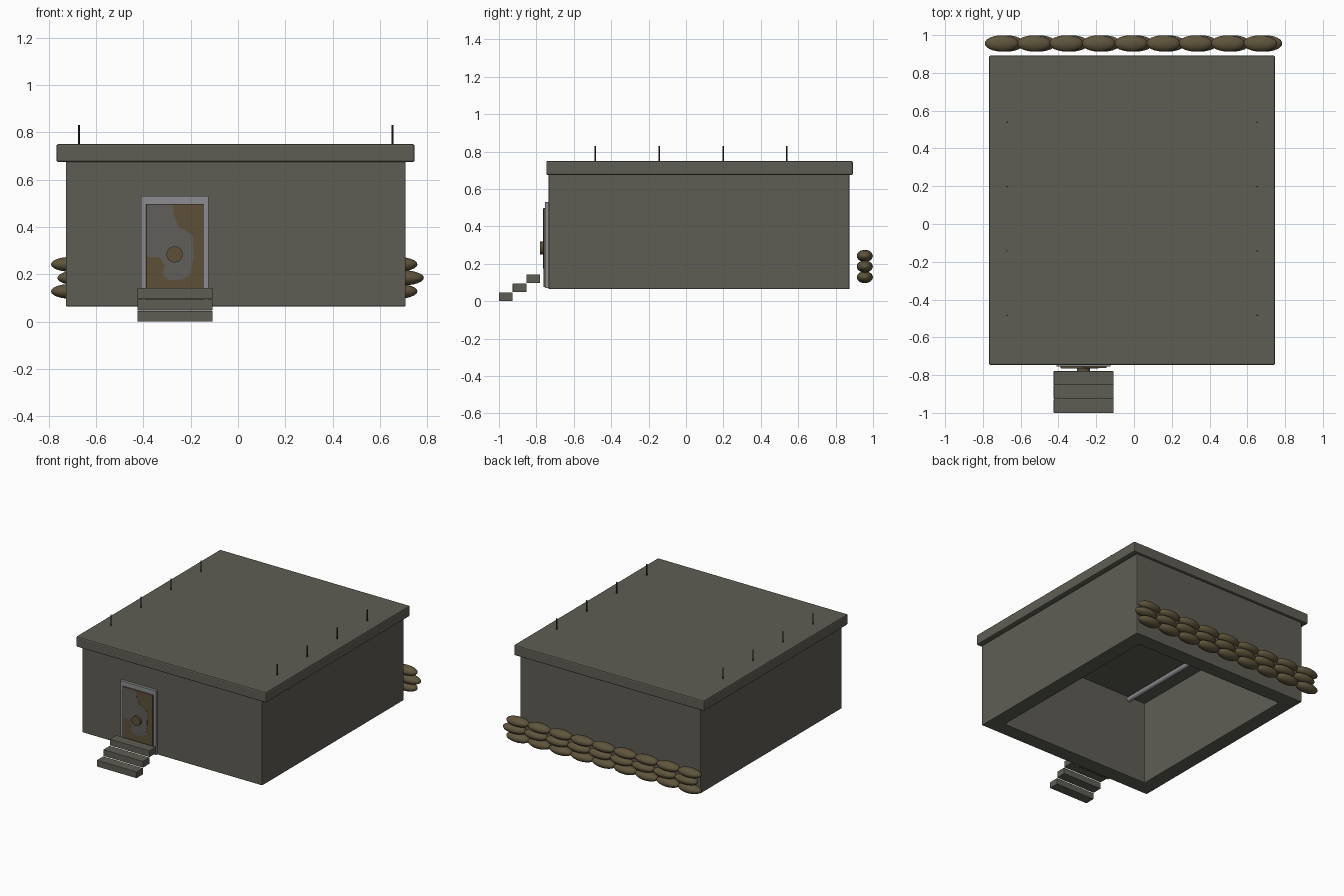
import bpy, bmesh, math

if "Cube" in bpy.data.objects:
    bpy.data.objects.remove(bpy.data.objects["Cube"], do_unlink=True)


def material(name, rgb):
    m = bpy.data.materials.new(name)
    m.use_nodes = True
    m.diffuse_color = (*rgb, 1)
    bsdf = next(n for n in m.node_tree.nodes if n.type == 'BSDF_PRINCIPLED')
    bsdf.inputs["Base Color"].default_value = (*rgb, 1)
    bsdf.inputs["Roughness"].default_value = 0.9
    return m


CONCRETE = material("concrete", (0.112, 0.11, 0.088))
FRAME = material("pale_metal", (0.27, 0.27, 0.29))
DOOR = material("door_grey", (0.115, 0.113, 0.1))
RUST = material("rust_brown", (0.11, 0.08, 0.038))
SACK = material("sackcloth", (0.115, 0.09, 0.046))
ROD = material("dark_steel", (0.03, 0.03, 0.027))


def add_object(name, bm, mat, bevel=0):
    bmesh.ops.recalc_face_normals(bm, faces=bm.faces)
    mesh = bpy.data.meshes.new(name)
    bm.to_mesh(mesh)
    bm.free()
    mesh.materials.append(mat)
    ob = bpy.data.objects.new(name, mesh)
    bpy.context.collection.objects.link(ob)
    if bevel:
        mod = ob.modifiers.new("soft_edges", 'BEVEL')
        mod.width = bevel
        mod.segments = 2
    return ob


def box_mesh(x, y, z):
    """Box from three (low, high) ranges."""
    bm = bmesh.new()
    bmesh.ops.create_cube(bm, size=1)
    for v in bm.verts:
        v.co = [r[0] if c < 0 else r[1] for c, r in zip(v.co, (x, y, z))]
    return bm


def box(name, x, y, z, mat, bevel=0):
    return add_object(name, box_mesh(x, y, z), mat, bevel)


def cylinder(name, loc, radius, depth, mat, along='Z', sides=12):
    rot = {'Z': (0, 0, 0), 'Y': (math.pi / 2, 0, 0)}[along]
    bpy.ops.mesh.primitive_cylinder_add(vertices=sides, radius=radius, depth=depth,
                                        location=loc, rotation=rot)
    ob = bpy.context.object
    ob.name = name
    ob.data.materials.append(mat)
    bpy.ops.object.shade_smooth_by_angle()
    return ob


# Hollow walls, open underneath, with the roof slab on top
bm = box_mesh((-0.727, 0.708), (-0.735, 0.874), (0.064, 0.68))
bm.normal_update()
bmesh.ops.delete(bm, geom=[f for f in bm.faces if abs(f.normal.z) > 0.5], context='FACES')
walls = add_object("walls", bm, CONCRETE)
solid = walls.modifiers.new("thickness", 'SOLIDIFY')
solid.thickness = 0.11
solid.offset = -1
solid.use_even_offset = True
soft = walls.modifiers.new("soft_edges", 'BEVEL')
soft.width = 0.005
soft.segments = 2
box("roof_slab", (-0.767, 0.746), (-0.747, 0.892), (0.674, 0.75), CONCRETE, 0.008)

# Ceiling pipe inside
cylinder("ceiling_pipe", (-0.48, 0.07, 0.655), 0.018, 1.4, FRAME, 'Y', 16)

# Reinforcing rods on the roof
for x in (-0.672, 0.652):
    for i in range(4):
        cylinder("roof_rod", (x, -0.484 + 0.341 * i, 0.785), 0.004, 0.09, ROD, 'Z', 8)

# Door frame: two posts and a lintel
for x in (-0.409, -0.146):
    box("door_post", (x, x + 0.021), (-0.755, -0.73), (0.07, 0.53), FRAME)
box("door_lintel", (-0.388, -0.146), (-0.755, -0.73), (0.497, 0.53), FRAME)

# Rusty door with remaining paint on its front
box("door", (-0.388, -0.146), (-0.763, -0.73), (0.075, 0.497), RUST, 0.002)
paint = [(-.386, .495), (-.275, .495), (-.272, .45), (-.25, .40), (-.19, .365),
         (-.188, .27), (-.20, .20), (-.235, .178), (-.29, .175), (-.32, .20),
         (-.31, .24), (-.33, .27), (-.386, .275)]
bm = bmesh.new()
face = bm.faces.new([bm.verts.new((x, -0.764, z)) for x, z in paint])
side = bmesh.ops.extrude_face_region(bm, geom=[face])
for v in side["geom"]:
    if isinstance(v, bmesh.types.BMVert):
        v.co.y += 0.003
add_object("door_paint", bm, DOOR)
cylinder("door_handle", (-0.268, -0.77, 0.284), 0.034, 0.02, RUST, 'Y', 24)

# Three floating steps
for i in range(3):
    y, z = -1 + 0.0735 * i, 0.048 * i
    box("step", (-0.425, -0.108), (y, y + 0.0735), (z, z + 0.046), CONCRETE, 0.002)

# Sandbags stacked in three staggered rows behind
for row, z in enumerate((0.128, 0.185, 0.242)):
    shift = 0.027 if row == 1 else 0
    for i in range(9):
        bpy.ops.mesh.primitive_uv_sphere_add(
            segments=24, ring_count=12, radius=1,
            location=(-0.7 + shift + 0.171 * i, 0.956, z))
        bag = bpy.context.object
        bag.name = "sandbag"
        for v in bag.data.vertices:
            v.co = (v.co.x * 0.09, v.co.y * 0.043, v.co.z * 0.032)
        bag.data.materials.append(SACK)
        bpy.ops.object.shade_smooth()
